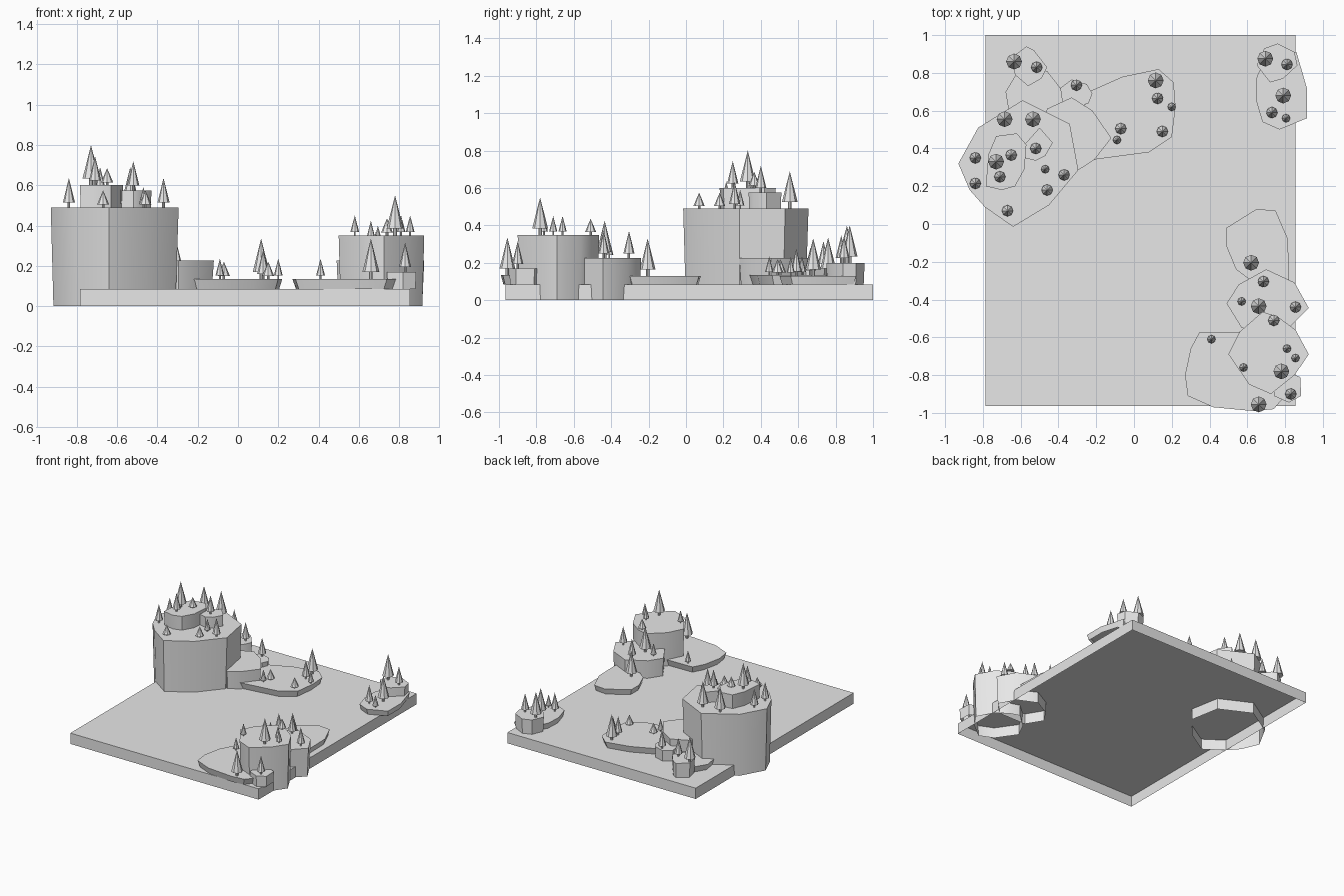
import bpy, bmesh, math
from mathutils import Vector

cube = bpy.data.objects.get("Cube")
if cube:
    bpy.data.objects.remove(cube, do_unlink=True)

stone = bpy.data.materials.new("light_grey")
stone.use_nodes = True
GREY = (0.8, 0.8, 0.8, 1)
stone.diffuse_color = GREY
stone.node_tree.nodes["Principled BSDF"].inputs["Base Color"].default_value = GREY

GROUND = 0.085


def finish(name, bm, smooth=None):
    bmesh.ops.recalc_face_normals(bm, faces=bm.faces)
    mesh = bpy.data.meshes.new(name)
    bm.to_mesh(mesh)
    bm.free()
    mesh.materials.append(stone)
    ob = bpy.data.objects.new(name, mesh)
    bpy.context.collection.objects.link(ob)
    if smooth:
        bpy.ops.object.select_all(action='DESELECT')
        ob.select_set(True)
        bpy.context.view_layer.objects.active = ob
        bpy.ops.object.shade_smooth_by_angle(angle=math.radians(smooth))
    return ob


def mesa(name, outline, bottom, top, taper):
    """Flat-topped hill, open below, narrowing towards its foot."""
    bm = bmesh.new()
    pts = [Vector(p) for p in outline]
    mid = sum(pts, Vector((0, 0))) / len(pts)
    upper = [bm.verts.new((p.x, p.y, top)) for p in pts]
    lower = []
    for p in pts:
        q = mid + (p - mid) * taper
        lower.append(bm.verts.new((q.x, q.y, bottom)))
    bm.faces.new(upper)
    for i in range(len(pts)):
        j = (i + 1) % len(pts)
        bm.faces.new((lower[i], lower[j], upper[j], upper[i]))
    # open shells need outward normals set from the cap
    finish(name, bm, 40)


def tree(bm, x, y, z, r, h):
    """Conifer: thin trunk with a faceted cone."""
    trunk = 0.17 * h
    for r1, r2, z0, height in ((r * .22, r * .22, z, trunk + .01),
                               (r, 0, z + trunk, h - trunk)):
        made = bmesh.ops.create_cone(bm, cap_ends=True, segments=8, radius1=r1,
                                     radius2=r2, depth=height)
        bmesh.ops.translate(bm, verts=made["verts"], vec=(x, y, z0 + height / 2))


# Base slab, hollow underneath
bm = bmesh.new()
bmesh.ops.create_cube(bm, size=1)
bmesh.ops.scale(bm, verts=bm.verts, vec=(1.64, 1.965, GROUND))
bmesh.ops.translate(bm, verts=bm.verts, vec=(0.035, 0.018, GROUND / 2))
under = [f for f in bm.faces if f.normal.z < -0.5]
bmesh.ops.delete(bm, geom=under, context='FACES')
finish("base_slab", bm)

# Tall tower and the ledges on it
mesa("tall_mesa", [(-.93, .32), (-.825, .51), (-.59, .655), (-.34, .53), (-.295, .285),
                   (-.45, .1), (-.64, -.015), (-.79, .09), (-.87, .18)], 0, .49, .955)
mesa("tall_mesa_summit", [(-.785, .2), (-.77, .37), (-.73, .465), (-.62, .48), (-.57, .42),
                          (-.58, .29), (-.63, .2), (-.7, .18)], .49, .6, .97)
mesa("tall_mesa_step", [(-.58, .42), (-.5, .51), (-.43, .43), (-.47, .36), (-.52, .335),
                        (-.58, .35)], .49, .575, .97)

# Hills beside and behind the tower
mesa("side_hill", [(-.12, .455), (-.22, .6), (-.33, .67), (-.46, .61), (-.5, .45),
                   (-.36, .32), (-.295, .285), (-.21, .34)], GROUND, .225, .95)
mesa("back_low_hill", [(.22, .62), (.21, .75), (.13, .82), (-.06, .78), (-.24, .7),
                       (-.3, .5), (-.22, .34), (.08, .38), (.2, .46)], GROUND, .135, .93)
mesa("rear_low_hill", [(-.68, .7), (-.62, .8), (-.46, .81), (-.39, .72), (-.36, .66),
                       (-.45, .58), (-.66, .58)], GROUND, .13, .93)
mesa("rear_mesa", [(-.65, .88), (-.57, .94), (-.53, .92), (-.46, .83), (-.49, .77),
                   (-.56, .73), (-.63, .79)], GROUND, .2, .95)
mesa("rear_small_mesa", [(-.39, .72), (-.33, .765), (-.25, .74), (-.22, .69), (-.24, .64),
                         (-.32, .61), (-.38, .65)], GROUND, .17, .95)

# Back corner hill
mesa("corner_hill", [(.65, .78), (.645, .66), (.68, .54), (.77, .5), (.915, .56),
                     (.915, .72), (.86, .91), (.72, .92)], GROUND, .13, .93)
mesa("corner_mesa", [(.65, .84), (.69, .93), (.76, .955), (.85, .91), (.865, .84),
                     (.79, .77), (.72, .75)], GROUND, .2, .95)

# Front cluster
mesa("front_mesa", [(.925, -.69), (.85, -.8), (.725, -.9), (.61, -.85), (.5, -.69),
                    (.56, -.57), (.68, -.465), (.76, -.49), (.855, -.56)], 0, .35, .955)
mesa("front_middle_mesa", [(.925, -.445), (.85, -.31), (.7, -.24), (.555, -.32),
                           (.49, -.42), (.57, -.55), (.82, -.55)], 0, .225, .955)
mesa("front_inner_hill", [(.49, -.02), (.65, .08), (.75, .07), (.815, -.08), (.82, -.3),
                          (.7, -.36), (.54, -.24), (.49, -.12)], GROUND, .13, .93)
mesa("front_low_hill", [(.27, -.8), (.285, -.91), (.42, -.97), (.63, -.99), (.74, -.98),
                        (.85, -.85), (.8, -.65), (.58, -.57), (.345, -.575), (.3, -.66)],
     GROUND, .135, .93)
mesa("front_edge_mesa", [(.74, -.91), (.82, -.945), (.885, -.91), (.88, -.81), (.8, -.78),
                         (.74, -.82)], GROUND, .17, .95)

# Trees, grouped by the ground they stand on: size letter, x, y
SIZES = {"L": (.042, .2), "M": (.03, .145), "S": (.022, .1), "B": (.03, .085)}
GROVES = {
    "summit_trees": (.6, "L -.73 .33, B -.65 .365, M -.71 .25"),
    "step_trees": (.575, "M -.52 .4"),
    "tall_mesa_trees": (.49, "L -.685 .555, L -.535 .555, M -.84 .35, M -.84 .215, M -.37 .26,"
                             "B -.67 .07, B -.46 .18, S -.47 .29"),
    "rear_mesa_trees": (.2, "L -.635 .86, M -.515 .83"),
    "rear_small_tree": (.17, "M -.305 .735"),
    "back_low_trees": (.135, "L .115 .76, M .125 .665, S .2 .62, B .15 .49, B -.07 .505,"
                             "S -.09 .445"),
    "corner_hill_trees": (.13, "L .79 .68, M .73 .59, S .805 .56"),
    "corner_mesa_trees": (.2, "L .695 .875, M .81 .845"),
    "front_mesa_trees": (.35, "L .78 -.78, S .81 -.66, S .855 -.71, S .58 -.76, B .74 -.51"),
    "front_middle_trees": (.225, "L .66 -.435, M .685 -.305, S .57 -.41, M .855 -.44"),
    "front_inner_tree": (.13, "L .62 -.205"),
    "front_low_trees": (.135, "L .66 -.955, S .41 -.61"),
    "front_edge_tree": (.17, "M .83 -.9"),
}
for name, (z, spots) in GROVES.items():
    bm = bmesh.new()
    for spot in spots.split(","):
        size, x, y = spot.split()
        tree(bm, float(x), float(y), z, *SIZES[size])
    finish(name, bm)
